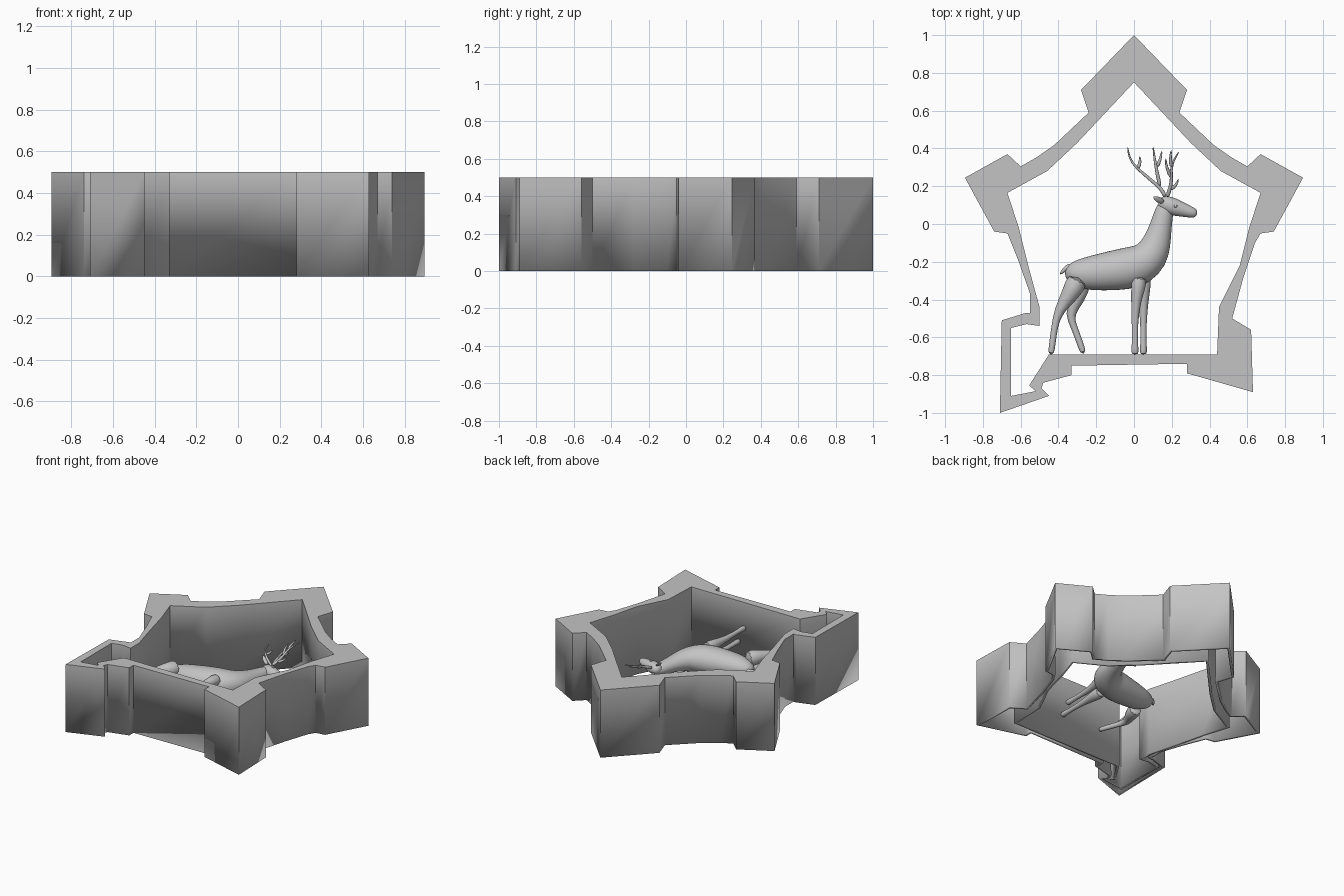
import bpy, bmesh, math
from mathutils import Vector
from mathutils.geometry import delaunay_2d_cdt

cube = bpy.data.objects.get("Cube")
if cube:
    bpy.data.objects.remove(cube)

HEIGHT = 0.5
MID = 0.26  # height of the deer's centre plane

grey = bpy.data.materials.new("plain grey")
grey.use_nodes = True
colour = (0.55, 0.55, 0.55, 1)
grey.diffuse_color = colour
grey.node_tree.nodes["Principled BSDF"].inputs["Base Color"].default_value = colour


def finish(bm, name):
    """Turn a bmesh into a named grey object."""
    bmesh.ops.recalc_face_normals(bm, faces=bm.faces)
    mesh = bpy.data.meshes.new(name)
    bm.to_mesh(mesh)
    bm.free()
    mesh.materials.append(grey)
    obj = bpy.data.objects.new(name, mesh)
    bpy.context.collection.objects.link(obj)
    return obj


def smooth(obj, angle):
    bpy.ops.object.select_all(action="DESELECT")
    obj.select_set(True)
    bpy.context.view_layer.objects.active = obj
    bpy.ops.object.shade_smooth_by_angle(angle=math.radians(angle))


def mirrored(points):
    return [(-x, y) for x, y in reversed(points)]


def loft(name, points, width=1.0, sides=12):
    """Tube through (x, y, height, radius) points; width scales it sideways."""
    bm = bmesh.new()
    centres = [Vector(p[:3]) for p in points]
    rings = []
    for i, c in enumerate(centres):
        along = centres[min(i + 1, len(centres) - 1)] - centres[max(i - 1, 0)]
        across = Vector((-along.y, along.x, 0)).normalized()
        up = along.normalized().cross(across)
        r = points[i][3]
        ring = []
        for k in range(sides):
            a = math.tau * k / sides
            ring.append(bm.verts.new(c + across * r * math.cos(a) + up * r * width * math.sin(a)))
        rings.append(ring)
    for low, high in zip(rings, rings[1:]):
        for k in range(sides):
            n = (k + 1) % sides
            bm.faces.new((low[k], low[n], high[n], high[k]))
    bm.faces.new(rings[0])
    bm.faces.new(rings[-1])
    obj = finish(bm, name)
    sub = obj.modifiers.new("Rounding", "SUBSURF")
    sub.levels = sub.render_levels = 1
    smooth(obj, 80)
    return obj


# Star wall outlines, with shared upper arms mirrored left to right
outer_arm = [(.28, .71), (.24, .59), (.42, .42), (.52, .35), (.6, .305), (.67, .37),
             (.895, .245), (.74, -.04), (.67, -.05)]
outer_low = [(.64, -.1), (.58, -.28), (.52, -.5), (.62, -.56), (.63, -.89), (.28, -.79),
             (.28, -.74), (-.33, -.75), (-.33, -.8), (-.48, -.84), (-.49, -.87), (-.45, -.91),
             (-.71, -1), (-.7, -.51), (-.57, -.47), (-.55, -.47), (-.55, -.37), (-.61, -.2)]
outer = [(0, 1)] + outer_arm + outer_low + mirrored(outer_arm)

inner_arm = [(.3, .43), (.46, .28), (.67, .165), (.61, -.02), (.56, -.22)]
inner_low = [(.45, -.44), (.44, -.69), (-.45, -.69), (-.555, -.855), (-.52, -.885), (-.65, -.91),
             (-.65, -.55), (-.57, -.53), (-.5, -.54), (-.5, -.44)]
inner = [(0, .75)] + inner_arm + inner_low + mirrored(inner_arm)

# Hollow star wall: capped on top, open underneath
coords = [Vector(p) for p in outer + inner]
count = len(outer)
loops = [list(range(count)), list(range(count, len(coords)))]
edges = [(l[i], l[(i + 1) % len(l)]) for l in loops for i in range(len(l))]


def inside(p, poly):
    hit = False
    for (ax, ay), (bx, by) in zip(poly, poly[1:] + poly[:1]):
        if (ay > p.y) != (by > p.y) and p.x < ax + (p.y - ay) * (bx - ax) / (by - ay):
            hit = not hit
    return hit


verts, _, tris, *_ = delaunay_2d_cdt(coords, edges, [], 0, 1e-6)
bm = bmesh.new()
top = [bm.verts.new((v.x, v.y, HEIGHT)) for v in verts]
for tri in tris:
    middle = sum((verts[i] for i in tri), Vector((0, 0))) / len(tri)
    if inside(middle, outer) and not inside(middle, inner):
        bm.faces.new([top[i] for i in tri])
rim = [e for e in bm.edges if e.is_boundary]
skirt = bmesh.ops.extrude_edge_only(bm, edges=rim)["geom"]
for v in skirt:
    if isinstance(v, bmesh.types.BMVert):
        v.co.z = 0
bmesh.ops.recalc_face_normals(bm, faces=bm.faces)
if any(f.normal.z < -0.9 for f in bm.faces):
    bmesh.ops.reverse_faces(bm, faces=bm.faces)
wall = finish(bm, "star_wall")
shell = wall.modifiers.new("Thin shell", "SOLIDIFY")
shell.thickness = 0.018
shell.offset = -1
shell.use_even_offset = True
smooth(wall, 25)

# Deer trunk and neck in one sweep
trunk = [(-.365, -.25, .02), (-.34, -.255, .055), (-.28, -.265, .085), (-.18, -.255, .1),
         (-.05, -.24, .115), (.04, -.215, .112), (.095, -.165, .095), (.12, -.1, .078),
         (.138, -.03, .062), (.155, .05, .052), (.17, .1, .046), (.175, .13, .025)]
loft("deer_body", [(x, y, MID, r) for x, y, r in trunk], .88, 16)

# Head and muzzle
skull = [(.13, .12, .025), (.16, .11, .046), (.21, .09, .05), (.26, .075, .038),
         (.31, .06, .03), (.335, .053, .018)]
loft("deer_head", [(x, y, MID + .01, r) for x, y, r in skull], .9)

# Paired ears and eyes
for side, word in ((1, "left"), (-1, "right")):
    z = MID + .01
    loft(word + "_ear", [(.16, .115, z + side * .03, .01), (.13, .128, z + side * .055, .022),
                         (.1, .145, z + side * .08, .004)], .5, 8)
    loft(word + "_eye", [(.21, .095, z + side * .041, .006), (.22, .095, z + side * .042, .009),
                         (.23, .093, z + side * .039, .005)], 1, 8)

# Short tail
loft("tail", [(-.33, -.22, MID, .02), (-.365, -.235, MID, .014), (-.392, -.268, MID, .007)], 1.3, 8)

# Legs, each tapering to a hoof resting on the lower wall
for name, x, side in (("front_leg_upper", .005, 1), ("front_leg_lower", .05, -1)):
    z = MID + side * .055
    loft(name, [(.03 + x * .4, -.27, z, .05), (.015 + x * .7, -.36, z, .036), (x, -.46, z, .021),
                (x, -.6, z, .015), (x, -.665, z, .02), (x, -.692, z, .02)], 1, 10)
rear_legs = {
    "rear_leg_upper": (1, [(-.29, -.28, .07), (-.335, -.37, .05), (-.4, -.46, .026),
                           (-.42, -.54, .018), (-.432, -.63, .018), (-.44, -.695, .018)]),
    "rear_leg_lower": (-1, [(-.27, -.29, .06), (-.3, -.4, .042), (-.345, -.48, .025),
                            (-.315, -.55, .018), (-.29, -.62, .018), (-.265, -.69, .018)]),
}
for name, (side, path) in rear_legs.items():
    loft(name, [(x, y, MID + side * .055, r) for x, y, r in path], 1, 10)

# Antlers: a main beam and tines on each side
antlers = {
    "antler_beam_rear": [(.165, .14), (.15, .185), (.08, .24), (.01, .3), (-.025, .345), (-.035, .415)],
    "antler_brow_rear": [(.14, .19), (.12, .28), (.11, .34), (.1, .415)],
    "antler_tine_rear": [(.12, .3), (.14, .34), (.148, .39)],
    "antler_tip_rear": [(.02, .29), (.035, .33), (.03, .36)],
    "antler_beam_front": [(.175, .14), (.19, .185), (.2, .23), (.195, .29), (.21, .34), (.24, .385)],
    "antler_brow_front": [(.2, .24), (.17, .3), (.168, .35)],
    "antler_tine_front": [(.2, .3), (.19, .34), (.198, .395)],
    "antler_spur_front": [(.19, .18), (.225, .205), (.235, .24)],
}
for name, path in antlers.items():
    base, lean = (MID - .01, .15) if name.endswith("rear") else (MID + .03, .4)
    last = len(path) - 1
    loft(name, [(x, y, base + lean * (y - .14), .013 - .009 * i / last)
                for i, (x, y) in enumerate(path)], 1, 8)
